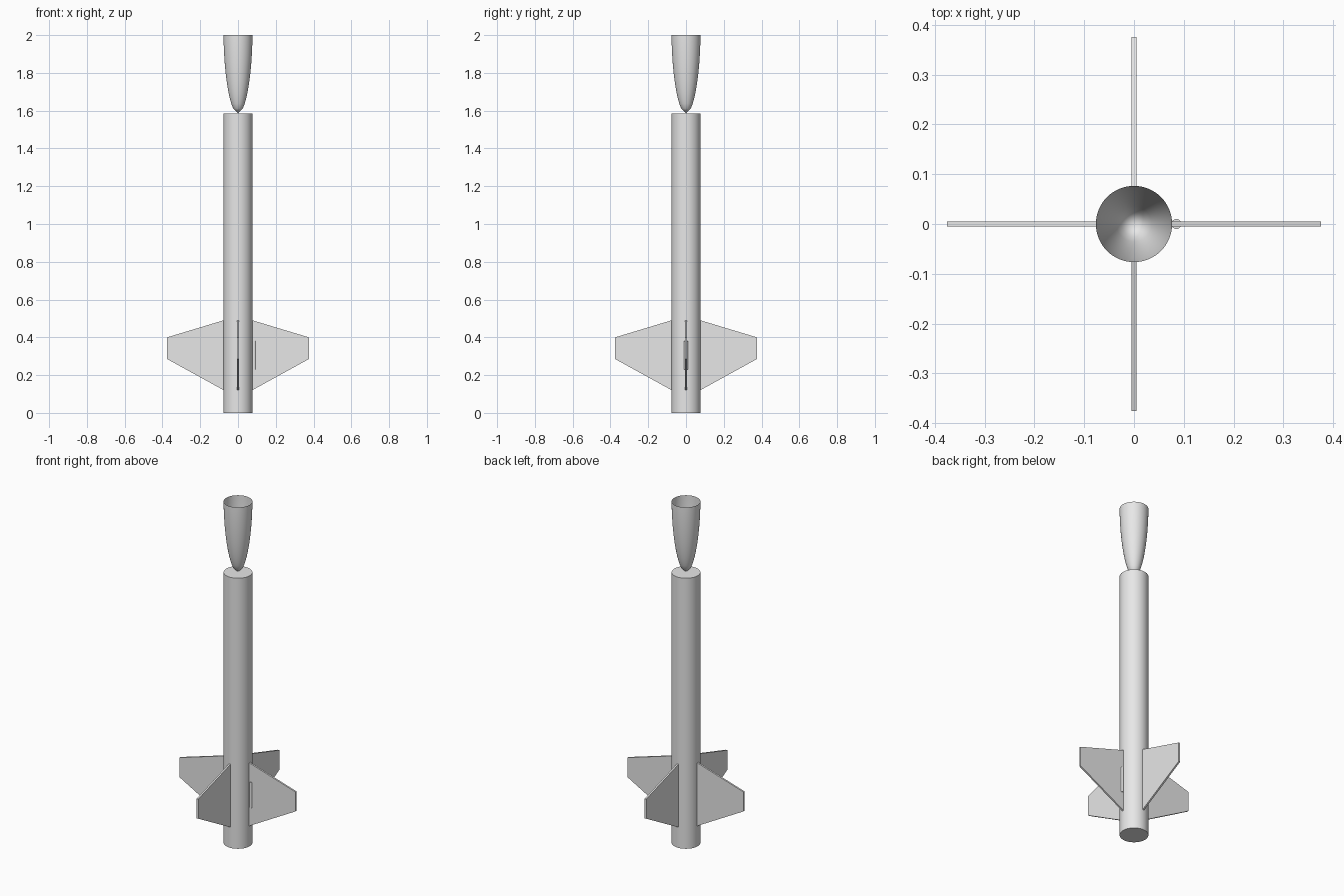
import bpy, bmesh, math
from mathutils import Matrix

cube = bpy.data.objects.get("Cube")
if cube:
    bpy.data.objects.remove(cube, do_unlink=True)

RADIUS = 0.0765
BODY_TOP = 1.585
TOP = 2.0

grey = bpy.data.materials.new("light_grey")
grey.use_nodes = True
colour = (0.8, 0.8, 0.8, 1)
grey.diffuse_color = colour
grey.node_tree.nodes["Principled BSDF"].inputs["Base Color"].default_value = colour


def finish(name, bm, smooth=None):
    bmesh.ops.recalc_face_normals(bm, faces=bm.faces)
    mesh = bpy.data.meshes.new(name)
    bm.to_mesh(mesh)
    bm.free()
    mesh.materials.append(grey)
    obj = bpy.data.objects.new(name, mesh)
    bpy.context.collection.objects.link(obj)
    if smooth:
        bpy.ops.object.select_all(action="DESELECT")
        obj.select_set(True)
        bpy.context.view_layer.objects.active = obj
        bpy.ops.object.shade_smooth_by_angle(angle=math.radians(smooth))
    return obj


def cylinder(name, radius, bottom, top, x=0, sides=64):
    bm = bmesh.new()
    bmesh.ops.create_cone(bm, cap_ends=True, segments=sides, radius1=radius,
                          radius2=radius, depth=top - bottom,
                          matrix=Matrix.Translation((x, 0, (bottom + top) / 2)))
    return finish(name, bm, 40)


# Closed body tube and the small launch lug beside it
cylinder("body_tube", RADIUS, 0, BODY_TOP)
cylinder("launch_lug", 0.01, 0.23, 0.38, x=0.085, sides=24)

# Upside-down nose cone: an open, thin, rounded shell balanced on its tip
bm = bmesh.new()
steps = 16
profile = []
for i in range(steps + 1):
    t = i / steps
    r = RADIUS * math.sqrt(1 - (1 - t) ** 1.8)
    profile.append(bm.verts.new((r, 0, BODY_TOP + t * (TOP - BODY_TOP))))
edges = [bm.edges.new(pair) for pair in zip(profile, profile[1:])]
bmesh.ops.spin(bm, geom=profile + edges, cent=(0, 0, 0), axis=(0, 0, 1),
               angle=2 * math.pi, steps=64)
bmesh.ops.remove_doubles(bm, verts=bm.verts, dist=0.0001)
finish("nose_cone", bm, 30)

# Four flat tapered fins
outline = [(0.07, 0.117), (0.375, 0.285), (0.375, 0.40), (0.07, 0.492)]
for i, side in enumerate(("left", "back", "right", "front")):
    bm = bmesh.new()
    face = bm.faces.new([bm.verts.new((x, -0.005, z)) for x, z in outline])
    extruded = bmesh.ops.extrude_face_region(bm, geom=[face])["geom"]
    moved = [v for v in extruded if isinstance(v, bmesh.types.BMVert)]
    bmesh.ops.translate(bm, verts=moved, vec=(0, 0.01, 0))
    bmesh.ops.rotate(bm, verts=bm.verts, cent=(0, 0, 0),
                     matrix=Matrix.Rotation(i * math.pi / 2, 3, "Z"))
    finish(side + "_fin", bm)
